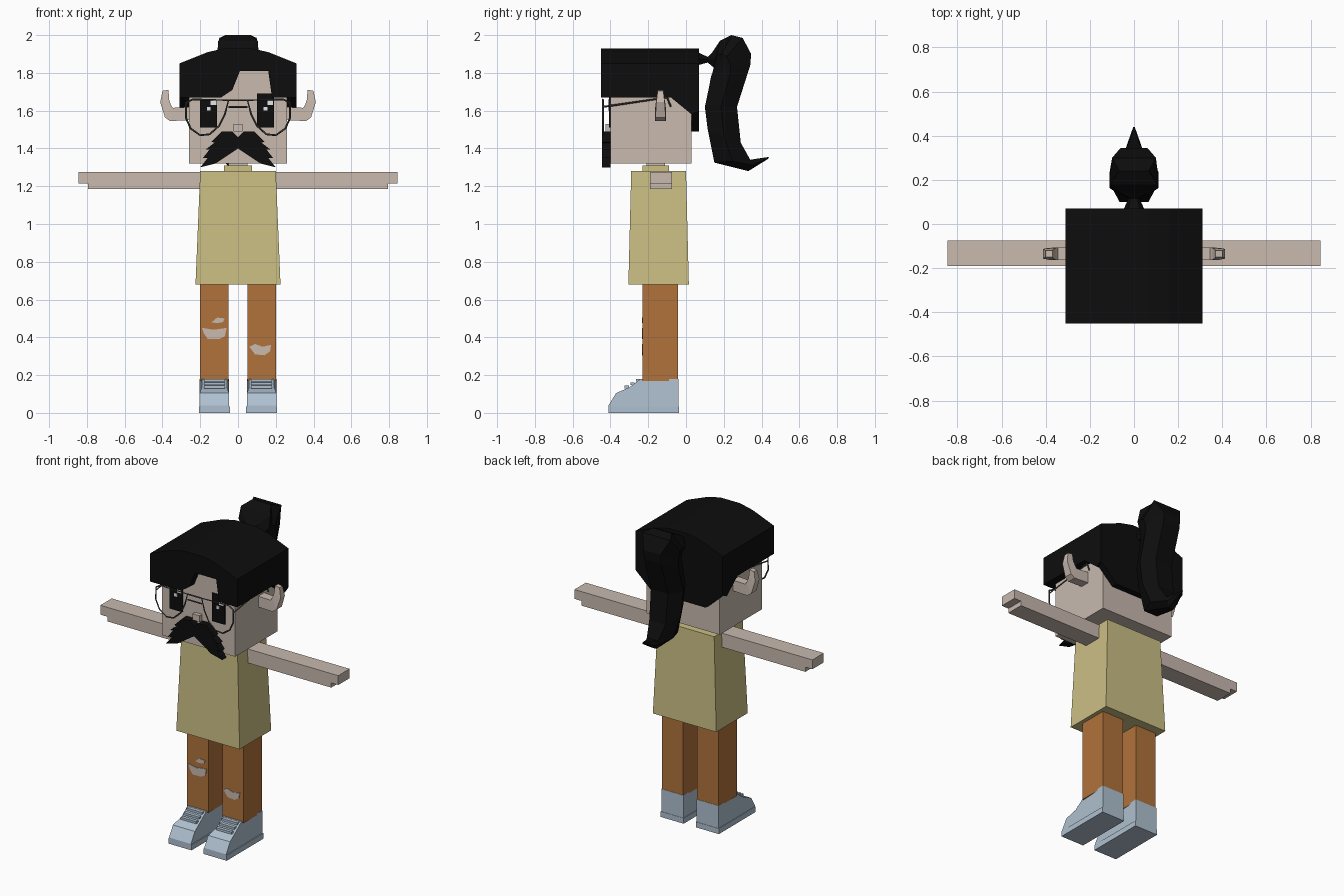
import bpy, bmesh
from mathutils import Vector

cube = bpy.data.objects.get("Cube")
if cube:
    bpy.data.objects.remove(cube, do_unlink=True)


def material(name, r, g, b):
    m = bpy.data.materials.new(name)
    m.use_nodes = True
    m.diffuse_color = (r, g, b, 1)
    m.node_tree.nodes["Principled BSDF"].inputs["Base Color"].default_value = (r, g, b, 1)
    return m


SKIN = material("skin", .58, .49, .43)
SHIRT = material("shirt_yellow", .60, .52, .23)
PANTS = material("pants_brown", .44, .17, .045)
SHOE = material("shoe_blue", .43, .53, .63)
BLACK = material("hair_black", .004, .004, .004)
METAL = material("frame_grey", .06, .06, .06)
WHITE = material("eye_white", .85, .85, .85)


def finish(name, bm, mat):
    bmesh.ops.recalc_face_normals(bm, faces=bm.faces)
    mesh = bpy.data.meshes.new(name)
    bm.to_mesh(mesh)
    bm.free()
    mesh.materials.append(mat)
    ob = bpy.data.objects.new(name, mesh)
    bpy.context.collection.objects.link(ob)
    return ob


def loft(name, rings, mat):
    """Skin a list of equal-length point rings and cap both ends."""
    bm = bmesh.new()
    loops = [[bm.verts.new(p) for p in ring] for ring in rings]
    n = len(loops[0])
    for a, b in zip(loops, loops[1:]):
        for i in range(n):
            j = (i + 1) % n
            bm.faces.new((a[i], a[j], b[j], b[i]))
    bm.faces.new(loops[0])
    bm.faces.new(loops[-1])
    return finish(name, bm, mat)


def prism_y(name, outline, y0, y1, mat, side=1):
    """Extrude an x-z outline along y."""
    return loft(name, [[(side * x, y, z) for x, z in outline] for y in (y0, y1)], mat)


def prism_x(name, outline, x0, x1, mat):
    """Extrude a y-z outline along x."""
    return loft(name, [[(x, y, z) for y, z in outline] for x in (x0, x1)], mat)


def rect(x0, x1, y0, y1, z):
    return [(x0, y0, z), (x1, y0, z), (x1, y1, z), (x0, y1, z)]


def box(name, x, y, z, mat):
    return loft(name, [rect(*x, *y, h) for h in z], mat)


def wire(name, points, mat, closed=False, radius=.005):
    cu = bpy.data.curves.new(name, "CURVE")
    cu.dimensions = "3D"
    cu.bevel_depth = radius
    cu.bevel_resolution = 0
    sp = cu.splines.new("POLY")
    sp.points.add(len(points) - 1)
    for p, co in zip(sp.points, points):
        p.co = (*co, 1)
    sp.use_cyclic_u = closed
    cu.materials.append(mat)
    ob = bpy.data.objects.new(name, cu)
    bpy.context.collection.objects.link(ob)


# Head, neck, collar and torso
box("head", (-.26, .26), (-.4, .03), (1.32, 1.84), SKIN)
box("neck", (-.05, .05), (-.21, -.11), (1.26, 1.34), SKIN)
box("collar", (-.075, .075), (-.23, -.09), (1.27, 1.31), SHIRT)
loft("shirt", [rect(-.225, .225, -.305, .015, .68), rect(-.2, .2, -.29, 0, 1.28)], SHIRT)

# Hair cap: crown, fringe, sides and nape
half = [(.31, 1.81), (.31, 1.85), (.16, 1.91), (.07, 1.93)]
prism_y("hair_crown", half + [(-x, z) for x, z in reversed(half)], -.45, .07, BLACK)
prism_y("fringe_right", [(-.31, 1.81), (-.31, 1.67), (-.09, 1.67), (-.03, 1.71), (.01, 1.81)],
        -.45, -.4, BLACK)
prism_y("fringe_left", [(.31, 1.81), (.31, 1.67), (.18, 1.67), (.16, 1.81)], -.45, -.4, BLACK)
for s, label in ((1, "left"), (-1, "right")):
    prism_x("hair_side_" + label,
            [(-.45, 1.81), (-.45, 1.67), (-.08, 1.67), (.03, 1.58), (.07, 1.6), (.07, 1.81)],
            s * .262, s * .31, BLACK)
prism_y("hair_nape", [(-.31, 1.81), (-.31, 1.6), (-.19, 1.49), (.19, 1.49), (.31, 1.6), (.31, 1.81)],
        .03, .07, BLACK)

# Ponytail: near point, far point, half width, near and far width factor
tail = [((.06, 1.84), (.06, 1.91), .05, .6, .6),
        ((.115, 1.855), (.115, 1.885), .025, .6, .6),
        ((.145, 1.83), (.14, 1.91), .08, .6, .7),
        ((.145, 1.82), (.18, 1.97), .11, .6, .95),
        ((.14, 1.80), (.24, 2.0), .11, .6, .6),
        ((.135, 1.79), (.30, 1.985), .11, .6, .9),
        ((.13, 1.77), (.345, 1.9), .11, .6, .55),
        ((.125, 1.74), (.34, 1.84), .11, .6, .55),
        ((.1, 1.62), (.27, 1.62), .11, .6, .55),
        ((.115, 1.5), (.29, 1.43), .105, .6, .55),
        ((.15, 1.325), (.34, 1.34), .08, .6, .5),
        ((.33, 1.28), (.37, 1.345), .035, .6, .6),
        ((.435, 1.345), (.44, 1.355), .004, .6, .6)]
rings = []
for near, far, w, fn, ff in tail:
    a, b = Vector((0, *near)), Vector((0, *far))
    m = (a + b) / 2
    rings.append([p + Vector((x, 0, 0)) for p, x in
                  ((a, w * fn), (m, w), (b, w * ff), (b, -w * ff), (m, -w), (a, -w * fn))])
loft("ponytail", rings, BLACK)

# Eyes with square highlights
for name, x0, top, glints in (("right", -.2, 1.66, (-.145, -.17)), ("left", .1, 1.69, (.155, .13))):
    box("eye_" + name, (x0, x0 + .09), (-.408, -.4), (1.51, top), BLACK)
    box("glint_upper_" + name, (glints[0], glints[0] + .03), (-.412, -.405), (1.63, 1.66), WHITE)
    box("glint_lower_" + name, (glints[1] + .005, glints[1] + .025), (-.412, -.405),
        (1.6, 1.62), WHITE)
box("nose", (-.025, .025), (-.425, -.4), (1.49, 1.53), SKIN)

# Glasses bridge
for z in (1.655, 1.62):
    wire("glasses_bridge", [(-.05, -.44, z), (.05, -.44, z)], METAL)

lens = [(.05, 1.655), (.24, 1.66), (.275, 1.64), (.275, 1.56), (.25, 1.505), (.2, 1.47),
        (.15, 1.475), (.1, 1.52), (.07, 1.58)]
whisker = [(0, 1.4), (0, 1.46), (.03, 1.49), (.085, 1.49), (.115, 1.46), (.14, 1.435),
           (.125, 1.43), (.17, 1.395), (.15, 1.395), (.185, 1.35), (.16, 1.35),
           (.2, 1.3), (.12, 1.32), (.06, 1.36)]
ear = [((.25, 1.62), (.25, 1.55), .03), ((.345, 1.615), (.36, 1.545), .028),
       ((.355, 1.63), (.387, 1.565), .027), ((.365, 1.66), (.412, 1.645), .022),
       ((.368, 1.71), (.4, 1.705), .015)]
shoe = [(-.41, 0), (-.41, .04), (-.37, .105), (-.3, .135), (-.24, .18), (-.04, .18), (-.04, 0)]

# Paired parts
for s, label in ((1, "left"), (-1, "right")):
    wire("lens_frame_" + label, [(s * x, -.44, z) for x, z in lens], METAL, True)
    wire("glasses_temple_" + label, [(s * .275, -.44, 1.62), (s * .272, -.1, 1.67),
                                     (s * .272, -.08, 1.62)], METAL)
    prism_y("moustache_" + label, whisker, -.445, -.4, BLACK, s)
    loft("ear_" + label, [[(s * a[0], -.135 - d, a[1]), (s * a[0], -.135 + d, a[1]),
                           (s * b[0], -.135 + d, b[1]), (s * b[0], -.135 - d, b[1])]
                          for a, b, d in ear], SKIN)
    prism_y("arm_" + label, [(.19, 1.185), (.795, 1.185), (.795, 1.215), (.845, 1.215),
                             (.845, 1.275), (.19, 1.275)], -.19, -.075, SKIN, s)
    box("leg_" + label, (s * .05, s * .2), (-.23, -.042), (.17, .7), PANTS)

    # Shoe narrows towards the top, with a sole and laces
    mid = s * .125
    upper = prism_x("shoe_" + label, shoe, mid - .078, mid + .078, SHOE)
    for v in upper.data.vertices:
        if v.co.z > .12 and v.co.y < -.22:
            v.co.x = mid + (v.co.x - mid) * .85
    box("sole_" + label, (mid - .082, mid + .082), (-.41, -.038), (0, .035), SHOE)
    for k in range(3):
        y, z = -.315 + k * .03, .13 + k * .018
        box("lace_" + label, (mid - .055, mid + .055), (y - .01, y + .012), (z, z + .014), SHOE)

# Knee rips on the trousers
rips = [[(-.19, .45), (-.13, .44), (-.06, .45), (-.07, .405), (-.1, .39), (-.16, .39), (-.18, .42)],
        [(-.14, .48), (-.11, .505), (-.07, .5), (-.08, .48), (-.11, .475)],
        [(.06, .35), (.09, .365), (.13, .35), (.175, .36), (.17, .325), (.14, .305), (.09, .31)]]
for rip in rips:
    prism_y("knee_rip", rip, -.234, -.229, SKIN)
